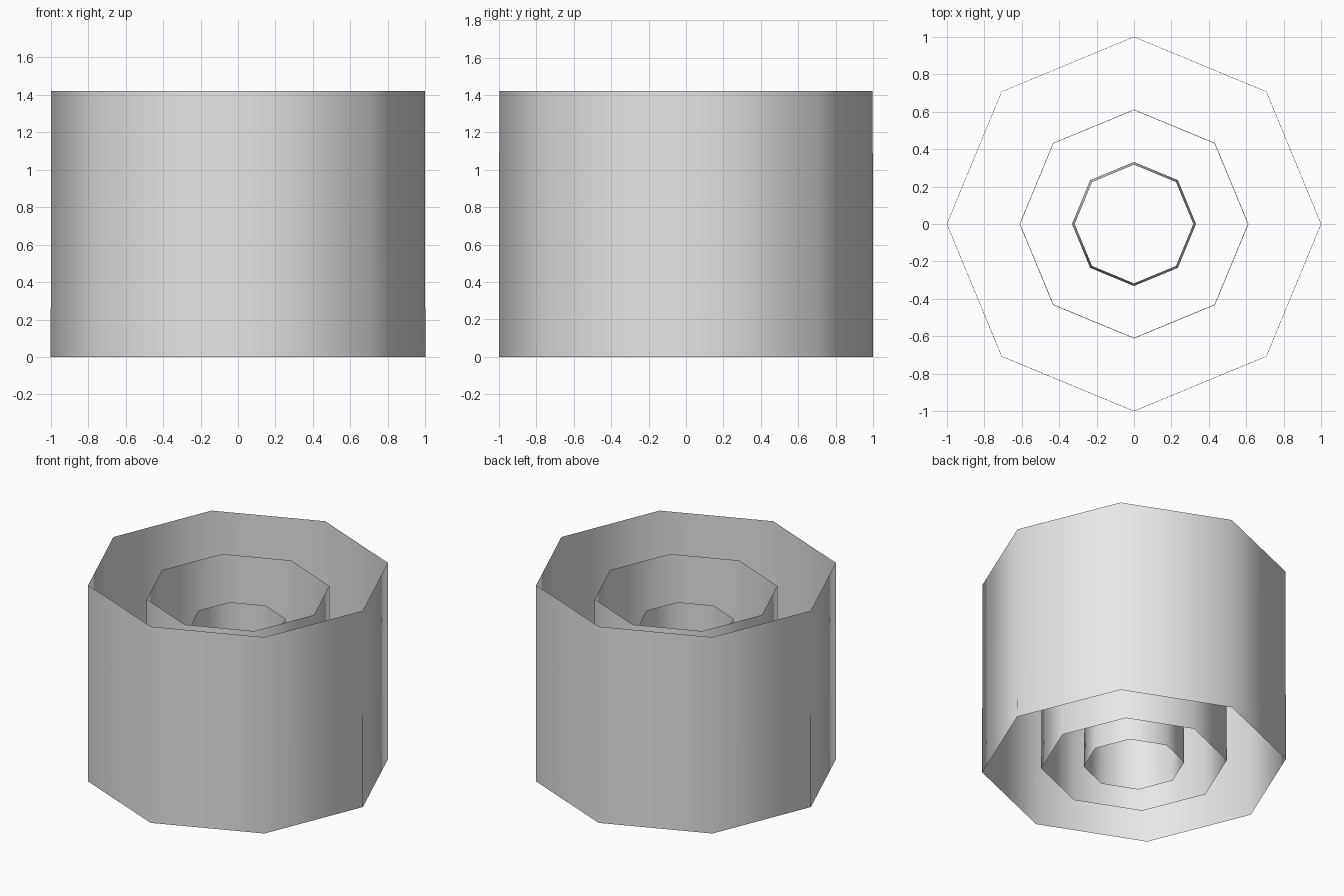
import bpy
import bmesh
import math

if "Cube" in bpy.data.objects:
    bpy.data.objects.remove(bpy.data.objects["Cube"])

SIDES = 8

# One plain grey for every wall
grey = bpy.data.materials.new("light grey")
grey.diffuse_color = (0.8, 0.8, 0.8, 1.0)
grey.use_nodes = True
grey.node_tree.nodes["Principled BSDF"].inputs["Base Color"].default_value = grey.diffuse_color


def open_tube(name, r_bottom, r_top, z_bottom, z_top):
    """Thin eight-sided wall, open at both ends, smooth shaded."""
    bm = bmesh.new()
    rings = []
    for r, z in ((r_bottom, z_bottom), (r_top, z_top)):
        angles = [2 * math.pi * i / SIDES for i in range(SIDES)]
        rings.append([bm.verts.new((r * math.cos(a), r * math.sin(a), z)) for a in angles])
    low, high = rings
    for i in range(SIDES):
        j = (i + 1) % SIDES
        face = bm.faces.new((low[i], low[j], high[j], high[i]))
        face.smooth = True
    mesh = bpy.data.meshes.new(name)
    bm.to_mesh(mesh)
    bm.free()
    mesh.materials.append(grey)
    obj = bpy.data.objects.new(name, mesh)
    bpy.context.collection.objects.link(obj)
    return obj


# Three nested walls, each lower than the one around it
open_tube("outer_wall", 1.0, 0.998, 0.0, 1.42)
open_tube("middle_wall", 0.611, 0.608, 0.01, 1.285)
open_tube("inner_wall", 0.331, 0.317, 0.01, 1.07)
